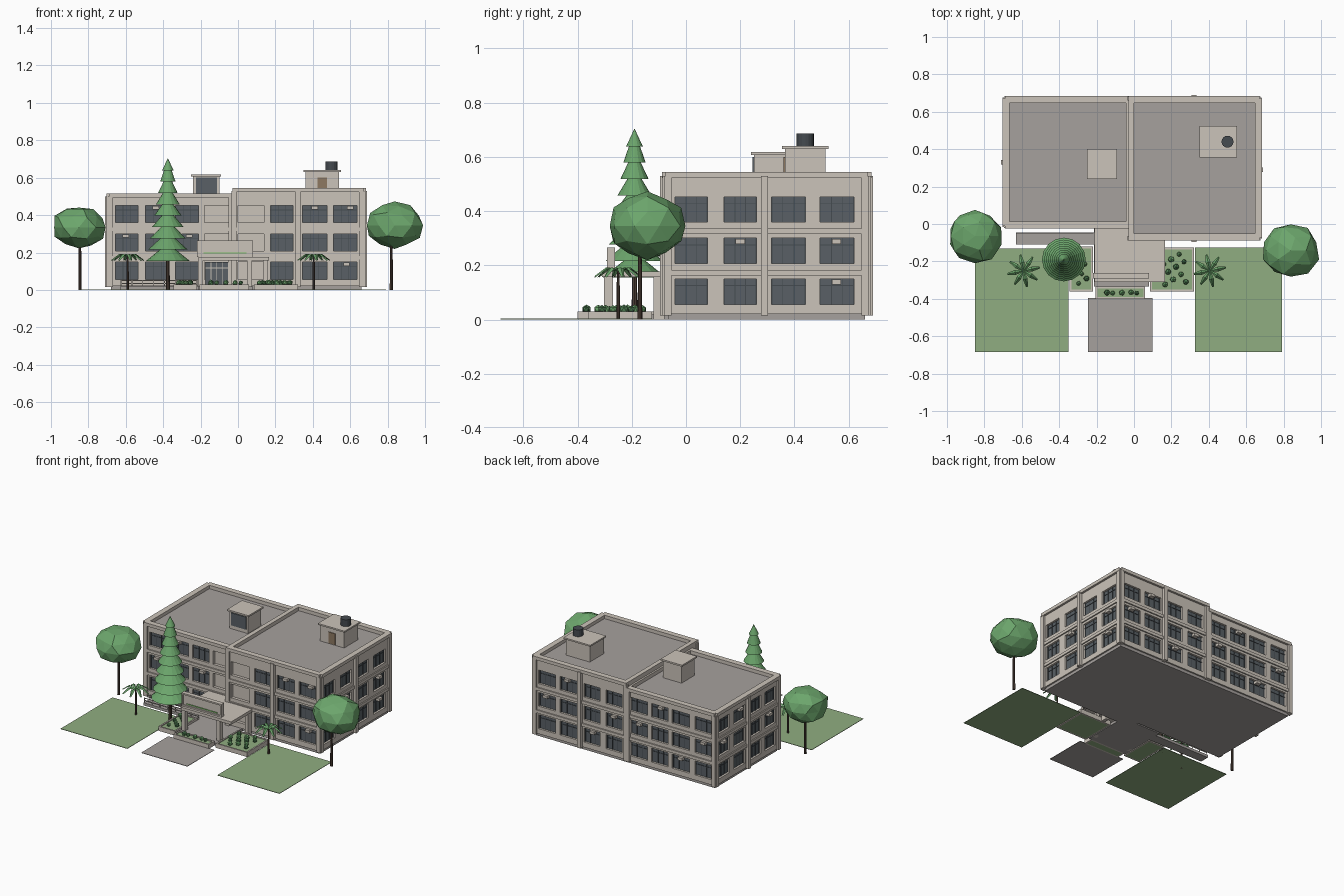
import bpy, bmesh, math, random
from mathutils import Matrix, Vector

if "Cube" in bpy.data.objects:
    bpy.data.objects.remove(bpy.data.objects["Cube"])

random.seed(4)
COLOURS = {
    "wall": (0.60, 0.55, 0.49), "roof_grey": (0.38, 0.355, 0.34),
    "glass": (0.10, 0.118, 0.132), "frame_dark": (0.06, 0.07, 0.08),
    "grass": (0.28, 0.42, 0.22), "leaf": (0.15, 0.38, 0.15),
    "leaf_dark": (0.08, 0.22, 0.09), "trunk_brown": (0.075, 0.05, 0.038),
    "door_brown": (0.27, 0.19, 0.12), "sign_green": (0.18, 0.50, 0.12),
}
MATS = {}
for name, c in COLOURS.items():
    MATS[name] = bpy.data.materials.new(name)
    MATS[name].diffuse_color = (*c, 1)
parts = {}


def part(name, mat):
    return parts.setdefault((name, mat), bmesh.new())


def box(name, mat, lo, hi, M=Matrix()):
    lo, hi = Vector(lo), Vector(hi)
    S = Matrix.Diagonal((*(hi - lo), 1))
    bmesh.ops.create_cube(part(name, mat), size=1, matrix=M @ Matrix.Translation((lo + hi) / 2) @ S)


def cone(name, mat, x, y, z0, z1, r0, r1, n=12):
    bmesh.ops.create_cone(part(name, mat), cap_ends=True, segments=n, radius1=r0, radius2=r1,
                          depth=z1 - z0, matrix=Matrix.Translation((x, y, (z0 + z1) / 2)))


def blob(name, mat, c, r, sub=2, jitter=0.1):
    M = Matrix.Translation(c) @ Matrix.Diagonal((*r, 1))
    out = bmesh.ops.create_icosphere(part(name, mat), subdivisions=sub, radius=1, matrix=M)
    for v in out["verts"]:
        v.co = Vector(c) + (v.co - Vector(c)) * random.uniform(1 - jitter, 1)


ROWS = [(0.055, 0.15), (0.207, 0.30), (0.36, 0.452)]


def facade(name, side, offset, a, b, top, bays, blanks=(), pilasters=(), ac=()):
    """Local frame: x along the wall, y into the building, z up."""
    ang, t = {"front": (0, (0, offset, 0)), "right": (90, (offset, 0, 0)),
              "back": (180, (0, offset, 0)), "left": (-90, (offset, 0, 0))}[side]
    M = Matrix.Translation(t) @ Matrix.Rotation(math.radians(ang), 4, "Z")
    wall = name + "_wall"
    openings = sorted(list(bays) + list(blanks))
    # piers between openings
    edges = [a] + [e for o in openings for e in o] + [b]
    for u0, u1 in zip(edges[::2], edges[1::2]):
        box(wall, "wall", (u0, 0, 0.02), (u1, 0.021, top - 0.02), M)
    # spandrels above and below openings
    for u0, u1 in openings:
        for z0, z1 in ((0.02, 0.055), (0.15, 0.207), (0.30, 0.36), (0.452, top - 0.02)):
            box(wall, "wall", (u0, 0, z0), (u1, 0.021, z1), M)
    # glazing with mullions
    for u0, u1 in bays:
        for z0, z1 in ROWS:
            box(name + "_windows", "glass", (u0, 0.014, z0), (u1, 0.021, z1), M)
            for f in (0.0, 0.33, 0.67, 1.0):
                u = u0 + 0.002 + f * (u1 - u0 - 0.004)
                box(name + "_mullions", "frame_dark", (u - 0.0015, 0.011, z0), (u + 0.0015, 0.015, z1), M)
            box(name + "_mullions", "frame_dark", (u0, 0.011, z1 - 0.026), (u1, 0.015, z1 - 0.023), M)
    # floor bands, sill course, cornice
    for z0, z1 in ((0.162, 0.182), (0.315, 0.335)):
        box(name + "_bands", "wall", (a, -0.008, z0), (b, 0.002, z1), M)
    box(name + "_cornice", "wall", (a, -0.014, top - 0.022), (b, 0.024, top), M)
    # corner piers and pilasters
    for u in (a + 0.008, b - 0.008):
        box(name + "_pilasters", "wall", (u - 0.014, -0.012, 0.015), (u + 0.014, 0.01, top - 0.015), M)
    for u in pilasters:
        box(name + "_pilasters", "wall", (u - 0.013, -0.02, 0.015), (u + 0.013, 0.01, top - 0.015), M)
    # air conditioners
    for u, row in ac:
        z = ROWS[row][1] - 0.012
        box("air_conditioners", "wall", (u - 0.017, -0.012, z - 0.009), (u + 0.017, 0.018, z + 0.009), M)


# main blocks
L, R = 0.515, 0.545
box("left_core", "wall", (-0.67, 0.01, 0.018), (-0.03, 0.65, L - 0.035))
box("right_core", "wall", (-0.01, -0.055, 0.018), (0.65, 0.65, R - 0.035))
box("left_roof", "roof_grey", (-0.67, 0.01, L - 0.035), (-0.03, 0.65, L - 0.025))
box("right_roof", "roof_grey", (-0.01, -0.055, R - 0.035), (0.65, 0.65, R - 0.025))
box("left_base", "roof_grey", (-0.68, 0, 0), (-0.03, 0.66, 0.02))
box("right_base", "roof_grey", (-0.03, -0.065, 0), (0.66, 0.66, 0.02))

left_bays = [(-0.655, -0.535), (-0.495, -0.365), (-0.335, -0.21)]
right_bays = [(0.175, 0.295), (0.345, 0.475), (0.51, 0.635)]
flip = lambda s: [(-b, -a) for a, b in s]
facade("left_front", "front", -0.01, -0.69, -0.03, L, left_bays, [(-0.18, -0.05)],
       ac=[(-0.6, 1), (-0.44, 2), (-0.26, 1)])
facade("right_front", "front", -0.075, -0.03, 0.67, R, right_bays, [(0.0, 0.14)], [0.32],
       ac=[(0.41, 2), (0.6, 2), (0.58, 0)])
facade("left_back", "back", 0.67, 0.03, 0.69, L, flip(left_bays + [(-0.18, -0.05)]),
       ac=[(0.12, 1), (0.28, 2), (0.43, 0), (0.6, 1)])
facade("right_back", "back", 0.67, -0.67, 0.03, R, flip([(0.01, 0.13)] + right_bays), (), [-0.32],
       ac=[(-0.58, 1), (-0.42, 2), (-0.23, 0), (-0.07, 1)])
facade("right_side", "right", 0.67, -0.075, 0.67, R,
       [(-0.04, 0.08), (0.14, 0.26), (0.315, 0.44), (0.495, 0.62)], (), [0.29],
       ac=[(0.2, 1), (0.555, 1), (0.555, 0)])
facade("left_side", "left", -0.69, -0.67, 0.01, L,
       flip([(0.03, 0.14), (0.185, 0.30), (0.355, 0.47), (0.52, 0.63)]), (), [-0.33],
       ac=[(-0.09, 1), (-0.4, 2), (-0.58, 1)])
# party wall between the blocks
box("party_parapet", "wall", (-0.03, -0.075, 0.018), (0.0, 0.67, R))
box("left_inner_parapet", "wall", (-0.042, -0.01, L - 0.04), (-0.028, 0.67, L))

# roof houses
box("stair_house", "wall", (-0.24, 0.25, 0.48), (-0.10, 0.39, 0.61))
box("stair_house_cap", "wall", (-0.25, 0.24, 0.607), (-0.09, 0.40, 0.618))
box("stair_house_window", "glass", (-0.224, 0.245, 0.515), (-0.113, 0.252, 0.60))
box("lift_house", "wall", (0.36, 0.365, 0.51), (0.54, 0.515, 0.632))
box("lift_house_cap", "wall", (0.35, 0.355, 0.630), (0.55, 0.525, 0.64))
box("lift_house_door", "door_brown", (0.425, 0.36, 0.525), (0.475, 0.367, 0.60))
cone("water_tank", "frame_dark", 0.5, 0.44, 0.64, 0.686, 0.032, 0.032, 16)

# entrance canopy, columns, sign board and doors
box("canopy", "wall", (-0.21, -0.31, 0.157), (0.165, -0.085, 0.177))
box("canopy_link", "wall", (-0.21, -0.09, 0.157), (-0.03, -0.01, 0.177))
for x in (-0.2, 0.062):
    box("canopy_columns", "wall", (x - 0.013, -0.302, 0), (x + 0.013, -0.27, 0.158))
box("canopy_columns", "wall", (0.135, -0.12, 0), (0.158, -0.08, 0.158))
box("sign_board", "wall", (-0.215, -0.285, 0.177), (0.075, -0.268, 0.265))
for z in (0.177, 0.255):
    box("sign_frame", "wall", (-0.22, -0.292, z), (0.08, -0.262, z + 0.01))
for x in (-0.22, 0.07):
    box("sign_frame", "wall", (x, -0.292, 0.177), (x + 0.01, -0.262, 0.265))
box("sign_stripe", "sign_green", (-0.185, -0.289, 0.194), (0.045, -0.284, 0.199))
box("entrance_floor", "roof_grey", (-0.215, -0.335, 0), (0.08, -0.01, 0.018))
box("entrance_doors", "glass", (-0.175, -0.02, 0.02), (-0.05, -0.008, 0.15))
for i in range(5):
    x = -0.175 + 0.031 * i
    box("door_frames", "wall", (x - 0.002, -0.025, 0.02), (x + 0.002, -0.019, 0.15))
box("door_frames", "wall", (-0.177, -0.025, 0.115), (-0.049, -0.019, 0.12))

# access ramp with railing
box("ramp", "roof_grey", (-0.63, -0.11, 0), (-0.21, -0.045, 0.018))
for y in (-0.108, -0.05):
    for i in range(8):
        x = -0.625 + 0.058 * i
        box("ramp_railing", "wall", (x - 0.002, y - 0.002, 0.015), (x + 0.002, y + 0.002, 0.05))
    for z in (0.033, 0.048):
        box("ramp_railing", "wall", (-0.627, y - 0.002, z), (-0.217, y + 0.002, z + 0.004))

# lawns and path
box("left_lawn", "grass", (-0.85, -0.685, 0), (-0.35, -0.13, 0.003))
box("right_lawn", "grass", (0.325, -0.685, 0), (0.79, -0.125, 0.003))
box("path", "roof_grey", (-0.245, -0.685, 0), (0.10, -0.395, 0.003))

# planters with shrubs
for x0, y0, x1, y1, n in ((-0.205, -0.4, 0.06, -0.335, 5), (-0.345, -0.36, -0.22, -0.12, 7),
                          (0.085, -0.36, 0.32, -0.125, 13)):
    t = 0.01
    box("planter_soil", "grass", (x0 + t, y0 + t, 0), (x1 - t, y1 - t, 0.024))
    for y in (y0, y1 - t):
        box("planter_walls", "wall", (x0, y, 0), (x1, y + t, 0.03))
    for x in (x0, x1 - t):
        box("planter_walls", "wall", (x, y0 + t, 0), (x + t, y1 - t, 0.03))
    for i in range(n):
        r = random.uniform(0.013, 0.019)
        f = (i + 0.5) / n
        c = (x0 + 0.028 + (x1 - x0 - 0.056) * ((i * 0.618 + 0.3) % 1), y0 + 0.03 + (y1 - y0 - 0.06) * f, 0.038)
        blob("shrubs", "leaf_dark" if i % 2 else "leaf", c, (r, r, r), 1)

# round trees
for side, c, r, tx, ty in (("left", (-0.85, -0.065, 0.335), (0.153, 0.153, 0.118), -0.845, -0.07),
                           ("right", (0.838, -0.142, 0.345), (0.16, 0.155, 0.13), 0.82, -0.17)):
    cone(side + "_tree_trunk", "trunk_brown", tx, ty, 0, 0.3, 0.009, 0.006, 8)
    blob(side + "_tree_crown", "leaf", c, r, 2, 0.12)

# fir tree in tapering tiers
cone("fir_trunk", "trunk_brown", -0.375, -0.19, 0, 0.6, 0.011, 0.004, 8)
for i in range(9):
    z = 0.155 + 0.0605 * i
    r = 0.117 - 0.0108 * i
    cone("fir_tiers", "leaf", -0.375, -0.19, z, min(z + 0.085, 0.705), r, 0.012 if i < 8 else 0, 16)

# palms with bent fronds
for px in (-0.59, 0.405):
    cone("palm_trunks", "trunk_brown", px, -0.25, 0, 0.18, 0.007, 0.005, 8)
    bm = part("palm_fronds", "leaf")
    for k in range(8):
        M = Matrix.Translation((px, -0.25, 0.175)) @ Matrix.Rotation(k * math.pi / 4 + 0.2, 4, "Z")
        prof = [(0, 0.003, 0.008), (0.045, 0.013, 0.018), (0.088, 0.005, -0.014)]
        rows = [[bm.verts.new(M @ Vector((d, s * w, z - abs(s) * 0.006))) for s in (-1, 0, 1)]
                for d, w, z in prof]
        for p, q in zip(rows, rows[1:]):
            for j in (0, 1):
                bm.faces.new((p[j], q[j], q[j + 1], p[j + 1]))

# one object per part
for (name, mat), bm in parts.items():
    mesh = bpy.data.meshes.new(name)
    bm.to_mesh(mesh)
    bm.free()
    mesh.materials.append(MATS[mat])
    bpy.context.collection.objects.link(bpy.data.objects.new(name, mesh))

for m in bpy.data.materials:
    if m.users and not m.is_grease_pencil:
        m.use_nodes = True
        m.node_tree.nodes["Principled BSDF"].inputs["Base Color"].default_value = m.diffuse_color
